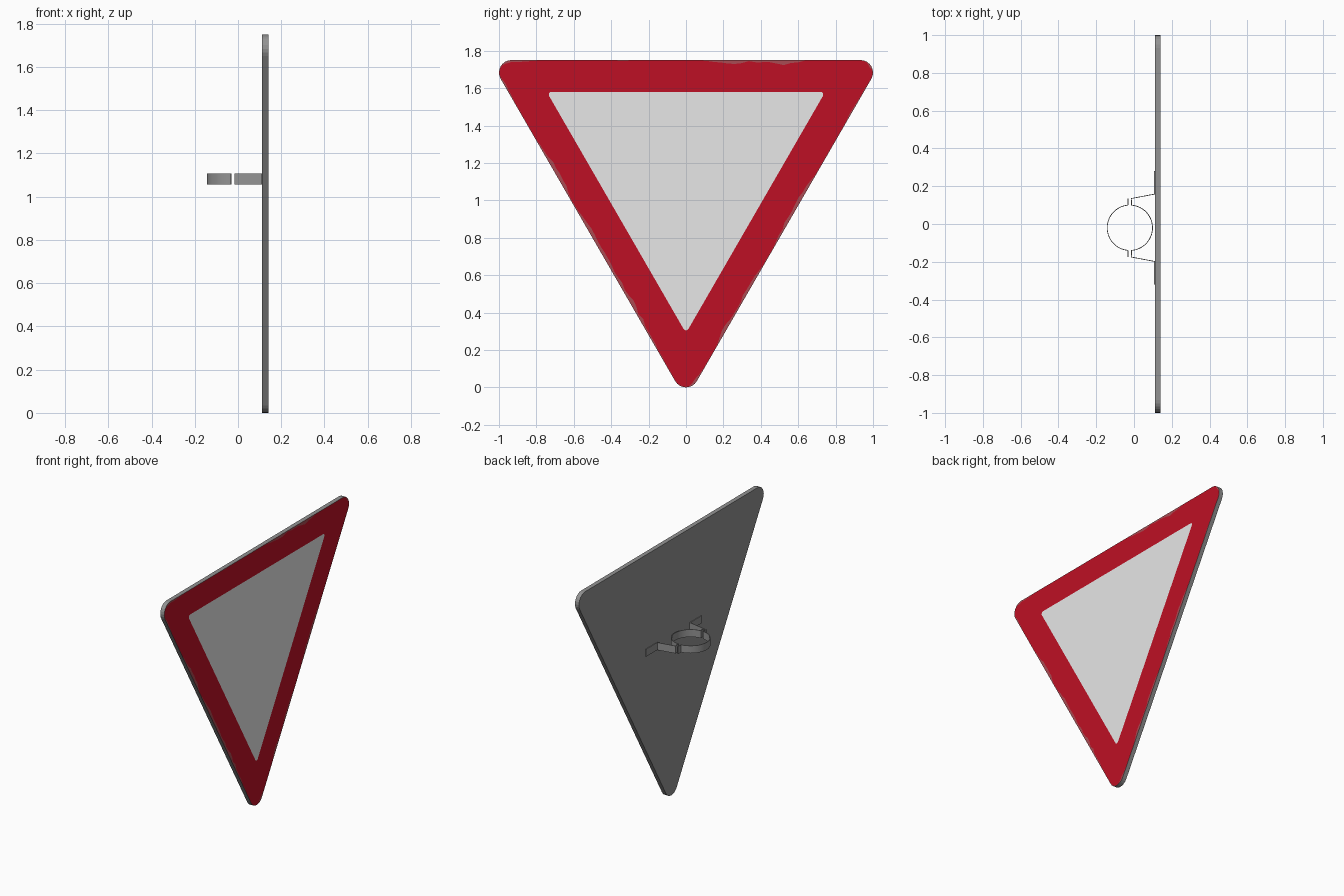
import bpy, bmesh, math, random

if "Cube" in bpy.data.objects:
    bpy.data.objects.remove(bpy.data.objects["Cube"])

random.seed(4)


def material(name, rgb):
    m = bpy.data.materials.new(name)
    m.diffuse_color = (*rgb, 1)
    m.use_nodes = True
    m.node_tree.nodes["Principled BSDF"].inputs["Base Color"].default_value = m.diffuse_color
    return m


GREY = material("grey metal", (0.29, 0.29, 0.29))
RED = material("sign red", (0.515, 0.005, 0.018))
WORN = material("worn red", (0.40, 0.07, 0.085))
WHITE = material("sign white", (0.8, 0.8, 0.8))


def finish(name, bm, mats):
    mesh = bpy.data.meshes.new(name)
    bm.to_mesh(mesh)
    bm.free()
    for m in mats:
        mesh.materials.append(m)
    obj = bpy.data.objects.new(name, mesh)
    bpy.context.collection.objects.link(obj)
    return obj


def rounded_triangle(bottom, top, r, arc=8, edge=50):
    """Point-down equilateral outline as (y, z, normal angle)."""
    s = (top - bottom - 2 * r) / math.sqrt(3)
    corners = [(0, bottom + r, 210), (s, top - r, 330), (-s, top - r, 90)]
    pts = []
    for k, (cy, cz, start) in enumerate(corners):
        for i in range(arc + 1):
            a = math.radians(start + 120 * i / arc)
            pts.append((cy + r * math.cos(a), cz + r * math.sin(a), a))
        # straight edge to the next corner
        ny, nz, _ = corners[(k + 1) % 3]
        for i in range(1, edge):
            t = i / edge
            pts.append((cy + (ny - cy) * t + r * math.cos(a),
                        cz + (nz - cz) * t + r * math.sin(a), a))
    return pts


# sign plate: grey body, worn edge, red border, white centre
BACK, FRONT = 0.111, 0.141
outline = rounded_triangle(0, 1.75, 0.067)
inner = rounded_triangle(0.305, 1.58, 0.015)
n = len(outline)
noise = [random.random() for _ in range(n)]
border = []
for i, (y, z, a) in enumerate(outline):
    mean = sum(noise[(i + k) % n] for k in range(-2, 3)) / 5
    d = 0.003 + 0.06 * max(0, mean - 0.45)
    border.append((y - d * math.cos(a), z - d * math.sin(a), a))

bm = bmesh.new()


def loop(pts, x):
    return [bm.verts.new((x, p[0], p[1])) for p in pts]


def bridge(a, b, index):
    for i in range(n):
        j = (i + 1) % n
        bm.faces.new((a[i], a[j], b[j], b[i])).material_index = index


back, front = loop(outline, BACK), loop(outline, FRONT)
red_edge, white_edge = loop(border, FRONT), loop(inner, FRONT)
bm.faces.new(back[::-1])
bridge(back, front, 0)
bridge(front, red_edge, 2)
bridge(red_edge, white_edge, 1)
bm.faces.new(white_edge).material_index = 3
finish("sign_plate", bm, [GREY, RED, WORN, WHITE])

# pipe clamp made of two bent metal strips
CX, CY, R = -0.022, -0.02, 0.12


def arc_points(a0, a1, steps=28):
    return [(CX + R * math.cos(math.radians(a0 + (a1 - a0) * i / steps)),
             CY + R * math.sin(math.radians(a0 + (a1 - a0) * i / steps)))
            for i in range(steps + 1)]


def strip(name, path):
    bm = bmesh.new()
    cols = [[bm.verts.new((x, y, z)) for z in (1.057, 1.108)] for x, y in path]
    for a, b in zip(cols, cols[1:]):
        bm.faces.new((a[0], b[0], b[1], a[1]))
    obj = finish(name, bm, [GREY])
    mod = obj.modifiers.new("thickness", 'SOLIDIFY')
    mod.thickness = 0.004
    mod.offset = 0
    mod.use_even_offset = True
    bpy.ops.object.select_all(action='DESELECT')
    obj.select_set(True)
    bpy.context.view_layer.objects.active = obj
    bpy.ops.object.modifier_apply(modifier=mod.name)
    bpy.ops.object.shade_smooth_by_angle(angle=math.radians(30))


# rear half: half ring with a bolt flange at each end
strip("clamp_rear", [(-0.032, CY + 0.155)] + arc_points(95, 265)
      + [(-0.032, CY - 0.155)])


# front half: half ring, flanges, arms and feet against the plate
def arm(side):
    return [(0.108, CY + side * 0.30), (0.108, CY + side * 0.178),
            (-0.014, CY + side * 0.155)]


strip("clamp_bracket", arm(1) + arc_points(86, -86) + arm(-1)[::-1])
